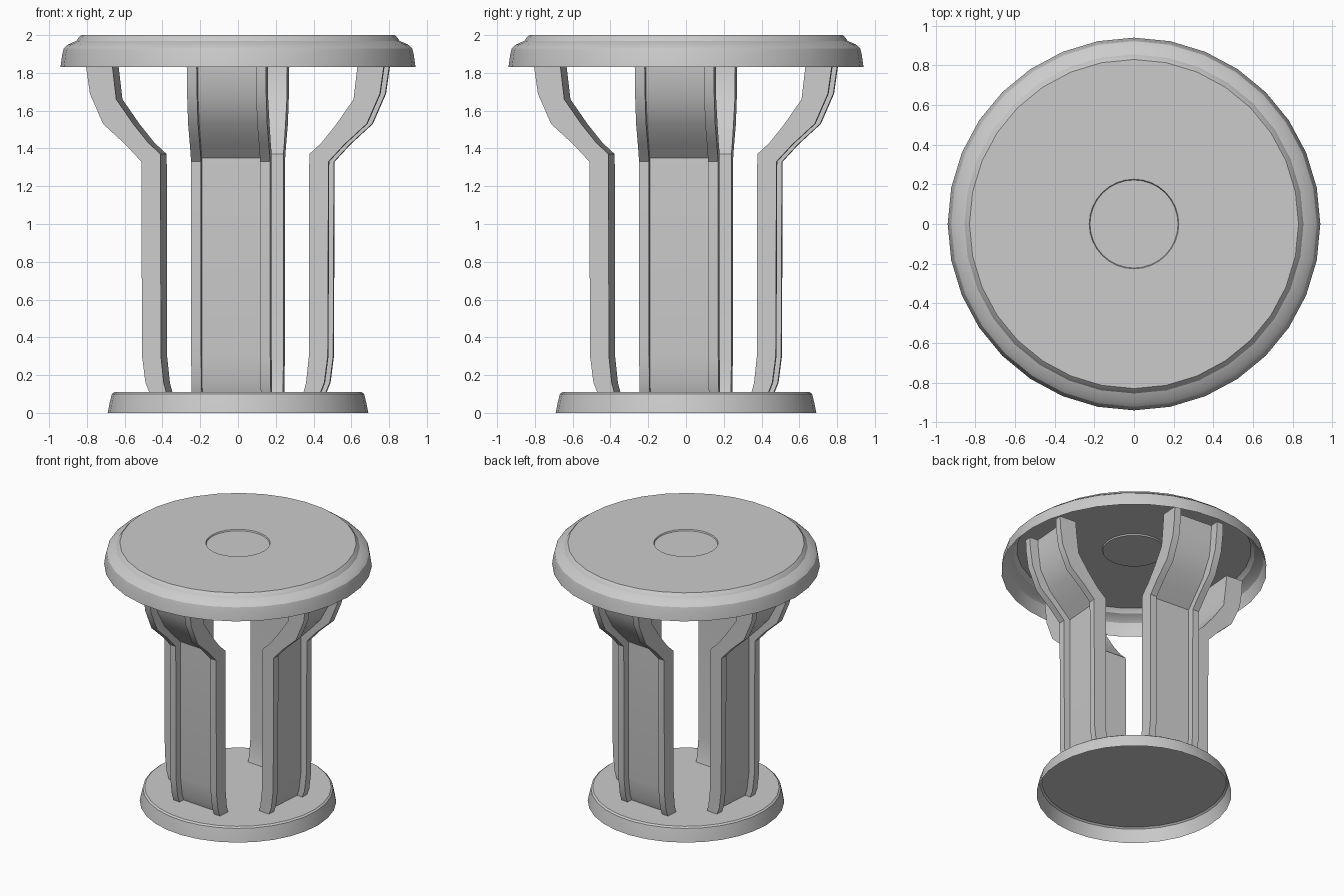
import bpy, bmesh, math

if "Cube" in bpy.data.objects:
    bpy.data.objects.remove(bpy.data.objects["Cube"])


def finish(name, bm, angle=30):
    bmesh.ops.recalc_face_normals(bm, faces=bm.faces)
    mesh = bpy.data.meshes.new(name)
    bm.to_mesh(mesh)
    bm.free()
    obj = bpy.data.objects.new(name, mesh)
    bpy.context.collection.objects.link(obj)
    bpy.ops.object.select_all(action='DESELECT')
    obj.select_set(True)
    bpy.context.view_layer.objects.active = obj
    bpy.ops.object.shade_smooth_by_angle(angle=math.radians(angle))
    return obj


def lathe(name, profile, sides=32):
    """Revolve an (r, z) profile, starting with a flat cap, open underneath."""
    bm = bmesh.new()
    rings = []
    for r, z in profile:
        rings.append([bm.verts.new((r * math.cos(2 * math.pi * i / sides),
                                    r * math.sin(2 * math.pi * i / sides), z))
                      for i in range(sides)])
    cap = bm.faces.new(rings[0])
    for a, b in zip(rings, rings[1:]):
        for i in range(sides):
            j = (i + 1) % sides
            bm.faces.new((a[i], b[i], b[j], a[j]))
    obj = finish(name, bm)
    # open shells: make sure the cap looks upwards
    if obj.data.polygons[0].normal.z < 0:
        obj.data.flip_normals()
    return obj


# Hollow top with a shallow round inset and a stepped rolled rim
lathe("table_top", [(0.215, 1.99), (0.222, 1.99), (0.226, 2.0), (0.83, 2.0),
                    (0.845, 1.985), (0.855, 1.97), (0.90, 1.95), (0.922, 1.93),
                    (0.93, 1.90), (0.94, 1.83)])

# Hollow base disc
lathe("base", [(0.655, 0.11), (0.668, 0.10), (0.678, 0.06), (0.69, 0.0)])

# Leg side profile: inner and outer edge as (radius, z) pairs
INNER = [(0.365, 0.11), (0.378, 0.16), (0.393, 0.30), (0.395, 1.37), (0.46, 1.43),
         (0.54, 1.53), (0.63, 1.66), (0.65, 1.83), (0.655, 1.91)]
OUTER = [(0.455, 0.11), (0.475, 0.16), (0.493, 0.30), (0.497, 1.33), (0.58, 1.42),
         (0.70, 1.53), (0.77, 1.69), (0.79, 1.83), (0.792, 1.91)]
# Channel section: (sideways offset, 0 = inner edge .. 1 = outer edge)
SECTION = [(-0.21, 0), (0.21, 0), (0.21, 1), (0.157, 1),
           (0.157, 0.5), (-0.157, 0.5), (-0.157, 1), (-0.21, 1)]


def leg(name, angle):
    bm = bmesh.new()
    ca, sa = math.cos(angle), math.sin(angle)
    rings = []
    for (ri, zi), (ro, zo) in zip(INNER, OUTER):
        ring = []
        for t, s in SECTION:
            r, z = ri + s * (ro - ri), zi + s * (zo - zi)
            ring.append(bm.verts.new((r * ca - t * sa, r * sa + t * ca, z)))
        rings.append(ring)
    n = len(SECTION)
    for a, b in zip(rings, rings[1:]):
        for i in range(n):
            j = (i + 1) % n
            bm.faces.new((a[i], a[j], b[j], b[i]))
    bm.faces.new(rings[0])
    bm.faces.new(rings[-1])
    finish(name, bm, 32)


# Four legs, turned slightly off the axes
for i, side in enumerate(("right", "back", "left", "front")):
    leg(side + "_leg", math.radians(90 * i - 4.5))
